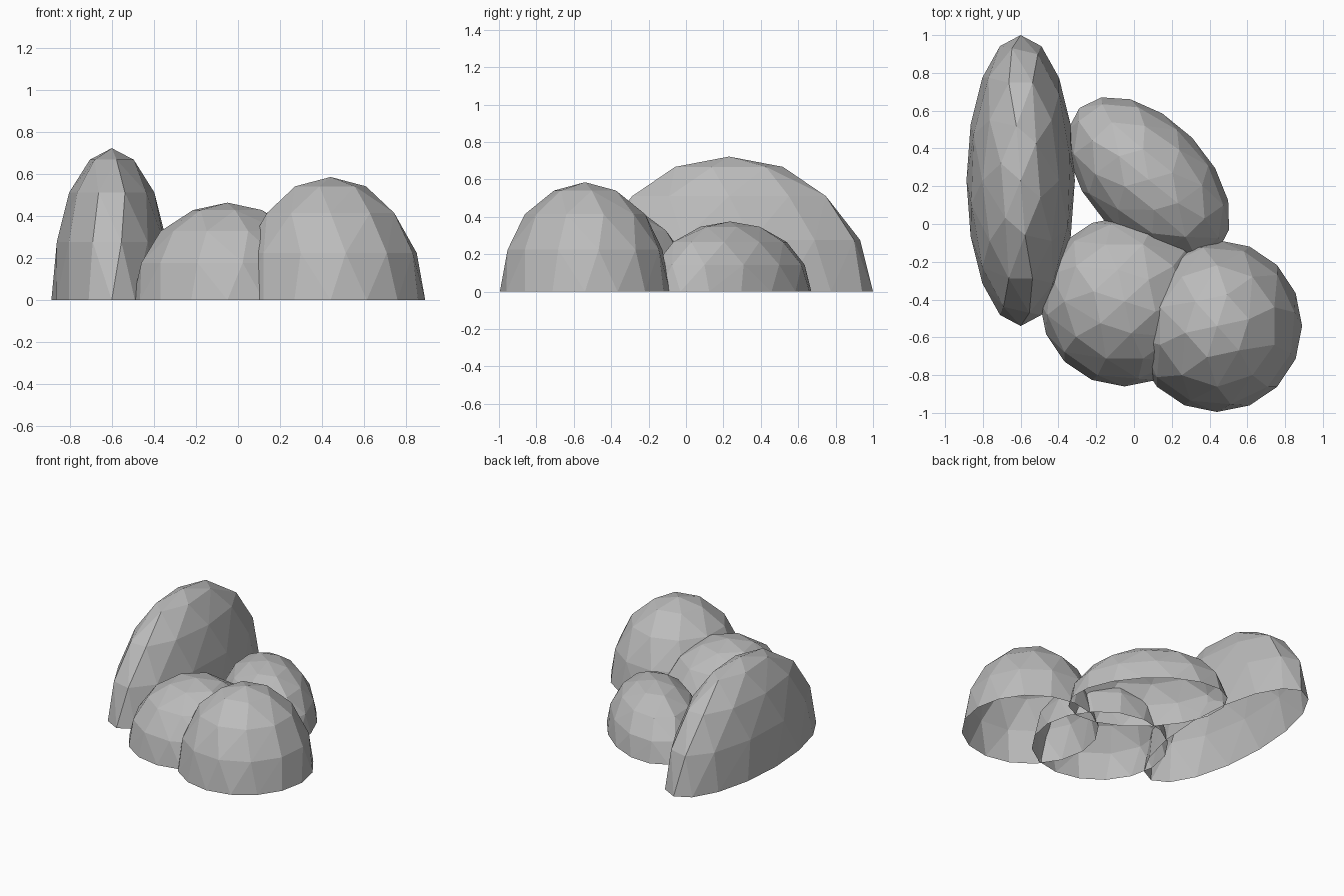
import bpy
import bmesh
from math import sin, cos, radians, tau

cube = bpy.data.objects.get("Cube")
if cube:
    bpy.data.objects.remove(cube)

# Stone colour
stone = bpy.data.materials.new("stone_grey")
stone.use_nodes = True
grey = (0.5, 0.5, 0.5, 1)
stone.diffuse_color = grey
stone.node_tree.nodes["Principled BSDF"].inputs["Base Color"].default_value = grey

# Rings of a faceted dome: latitude, number of corners, turn (degrees)
RINGS = [(0, 16, 0), (22.5, 12, 10), (45, 10, 18), (67.5, 6, 12)]


def boulder(name, centre, radii, turn=0):
    """Half an ellipsoid with flat facets, open underneath."""
    bm = bmesh.new()
    bm.verts.new((0, 0, radii[2]))
    for latitude, count, phase in RINGS:
        lat = radians(latitude)
        for i in range(count):
            a = radians(phase) + tau * i / count
            bm.verts.new((radii[0] * cos(lat) * cos(a),
                          radii[1] * cos(lat) * sin(a),
                          radii[2] * sin(lat)))
    bmesh.ops.convex_hull(bm, input=bm.verts)
    bmesh.ops.recalc_face_normals(bm, faces=bm.faces)
    # Leave the underside open
    floor = [f for f in bm.faces if all(abs(v.co.z) < 1e-4 for v in f.verts)]
    bmesh.ops.delete(bm, geom=floor, context='FACES')
    mesh = bpy.data.meshes.new(name)
    bm.to_mesh(mesh)
    bm.free()
    mesh.materials.append(stone)
    obj = bpy.data.objects.new(name, mesh)
    obj.location = (*centre, 0)
    obj.rotation_euler.z = radians(turn)
    bpy.context.collection.objects.link(obj)


boulder("tall_long_boulder", (-0.6, 0.23), (0.77, 0.287, 0.722), 90)
boulder("round_front_boulder", (0.44, -0.54), (0.45, 0.455, 0.585))
boulder("low_middle_boulder", (-0.05, -0.41), (0.45, 0.45, 0.463), 90)
boulder("slanted_back_boulder", (0.077, 0.235), (0.527, 0.32, 0.375), -46)
